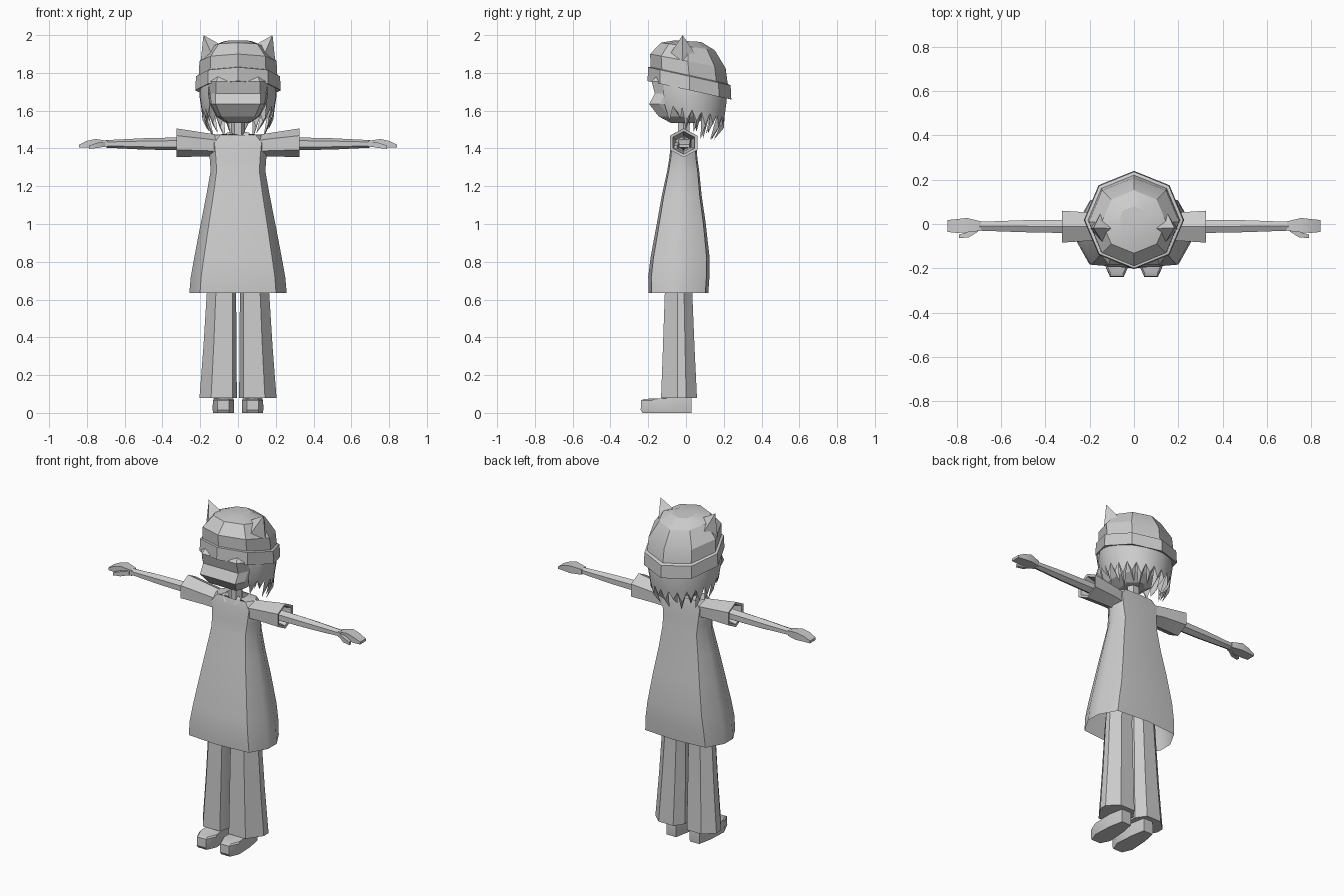
import bpy, bmesh, math
from mathutils import Vector

if "Cube" in bpy.data.objects:
    bpy.data.objects.remove(bpy.data.objects["Cube"])

grey = bpy.data.materials.new("plain_grey")
grey.diffuse_color = (0.6, 0.6, 0.6, 1)
grey.use_nodes = True
grey.node_tree.nodes["Principled BSDF"].inputs["Base Color"].default_value = grey.diffuse_color


def finish(name, bm, mirror=False, angle=30):
    bmesh.ops.recalc_face_normals(bm, faces=bm.faces)
    me = bpy.data.meshes.new(name)
    bm.to_mesh(me)
    bm.free()
    me.materials.append(grey)
    ob = bpy.data.objects.new(name, me)
    bpy.context.collection.objects.link(ob)
    bpy.ops.object.select_all(action='DESELECT')
    ob.select_set(True)
    bpy.context.view_layer.objects.active = ob
    bpy.ops.object.shade_smooth_by_angle(angle=math.radians(angle))
    if mirror:
        ob.modifiers.new("mirror", 'MIRROR').use_mirror_merge = False
    return ob


def loft(name, rings, start=True, end=True, mirror=False, angle=30):
    """Skin closed rings of equal point count, with optional end caps."""
    bm = bmesh.new()
    vs = [[bm.verts.new(p) for p in r] for r in rings]
    n = len(vs[0])
    for a, b in zip(vs, vs[1:]):
        for i in range(n):
            j = (i + 1) % n
            bm.faces.new((a[i], a[j], b[j], b[i]))
    if start:
        bm.faces.new(vs[0])
    if end:
        bm.faces.new(vs[-1])
    return finish(name, bm, mirror, angle)


def octagon(r, z, slope, cy=0.018):
    """Eight points with a corner facing front, lower toward the back."""
    pts = []
    for i in range(8):
        a = math.pi / 4 * i
        y = r * math.cos(a)
        pts.append((r * math.sin(a) * 1.02, cy + y, z - slope * y))
    return pts


def hexagon(x, cy, cz, ry, rz):
    return [(x, cy + ry * math.sin(math.pi / 3 * i) / 0.866,
             cz + rz * math.cos(math.pi / 3 * i)) for i in range(6)]


# Long flared top: z, half width, front y, back y, front neckline drop
def body_ring(z, w, f, b, drop=0):
    m, h = (f + b) / 2, (b - f) / 2
    s = h * 0.26
    return [(0, f, z - drop), (0.78 * w, f + 0.1 * h, z), (w, m - s, z), (w, m + s, z),
            (0.78 * w, b - 0.1 * h, z), (0, b, z), (-0.78 * w, b - 0.1 * h, z),
            (-w, m + s, z), (-w, m - s, z), (-0.78 * w, f + 0.1 * h, z)]


body = [(0.635, .258, -.198, .118), (0.72, .25, -.2, .124), (0.82, .232, -.188, .125),
        (1.0, .198, -.155, .105), (1.15, .168, -.128, .083), (1.28, .145, -.1, .07),
        (1.35, .15, -.088, .06), (1.43, .16, -.08, .055), (1.472, .12, -.068, .045),
        (1.478, .06, -.058, .03, .04)]
loft("dress", [body_ring(*r) for r in body], start=False, end=False, angle=35)

# Short sleeves with a turned-in opening
loft("sleeve", [hexagon(.1, -.013, 1.412, .055, .06), hexagon(.17, -.012, 1.42, .062, .062),
                hexagon(.325, -.012, 1.43, .072, .076), hexagon(.322, -.012, 1.43, .058, .06),
                hexagon(.24, -.012, 1.425, .04, .04)], start=False, mirror=True)

# Collar flaps
bm = bmesh.new()
bm.faces.new([bm.verts.new(p) for p in [(0, -.07, 1.434), (.035, -.078, 1.448),
                                        (.065, -.062, 1.482), (.035, -.045, 1.488)]])
finish("collar_flap", bm, True)

# Arms, hands and thumbs
loft("arm", [hexagon(.24, -.012, 1.425, .03, .035), hexagon(.5, -.01, 1.424, .027, .03),
             hexagon(.70, -.01, 1.424, .02, .02)], mirror=True)


def block(x, y0, y1, z0, z1):
    return [(x, y0, z0), (x, y1, z0), (x, y1, z1), (x, y0, z1)]


loft("hand", [block(.69, -.03, .012, 1.408, 1.44), block(.755, -.038, .027, 1.406, 1.45),
              block(.80, -.04, .022, 1.406, 1.44), block(.842, -.036, .018, 1.405, 1.42)],
     mirror=True)
loft("thumb", [block(.705, -.035, -.015, 1.41, 1.435), block(.745, -.06, -.035, 1.402, 1.43),
               block(.79, -.064, -.047, 1.398, 1.415)], mirror=True)


# Trouser legs: z, inner x, outer x, front y, back y
def leg_ring(z, a, b, f, k):
    w, d = b - a, k - f
    return [(a + .12 * w, f, z), (a + .69 * w, f, z), (b, f + .46 * d, z), (b, f + .7 * d, z),
            (a + .69 * w, k, z), (a + .2 * w, k, z), (a, f + .7 * d, z), (a, f + .35 * d, z)]


loft("trouser_leg", [leg_ring(.08, .006, .204, -.132, .058), leg_ring(.35, .008, .183, -.122, .045),
                     leg_ring(.64, .01, .165, -.112, .033), leg_ring(.85, .002, .15, -.1, .03)],
     mirror=True)


# Shoes: outline swept from sole to top
def shoe_ring(z, toe, grow):
    cx = .077
    out = [(.047, -.24), (.108, -.24), (.134, -.18), (.128, -.06), (.11, .03),
           (.045, .03), (.028, -.06), (.02, -.18)]
    return [(cx + (x - cx) * grow, y * grow, z + (toe if y < -.1 else 0)) for x, y in out]


loft("shoe", [shoe_ring(0, 0, .96), shoe_ring(.015, 0, 1), shoe_ring(.06, .006, .99),
              shoe_ring(.08, -.006, .93)], mirror=True)
loft("ankle", [[(.077 + .042 * math.cos(t * math.pi / 3), -.03 + .05 * math.sin(t * math.pi / 3), z)
                for t in range(6)] for z in (.06, .2)], mirror=True)

# Neck
loft("neck", [[(.036 * math.cos(t * math.pi / 3), -.012 + .036 * math.sin(t * math.pi / 3), z)
               for t in range(6)] for z in (1.42, 1.58)])


# Head: z, half width of front, half width of sides, front y, back y
def head_ring(z, a, w, f, b, lift=0):
    return [(-a, f, z), (a, f, z), (w, f + .055, z + lift), (w * 1.05, .02, z + lift),
            (w * .8, b - .03, z + lift), (w * .3, b, z + lift), (-w * .3, b, z + lift),
            (-w * .8, b - .03, z + lift), (-w * 1.05, .02, z + lift), (-w, f + .055, z + lift)]


loft("head", [head_ring(1.535, .05, .06, -.08, .06), head_ring(1.57, .09, .11, -.145, .11),
              head_ring(1.635, .118, .142, -.195, .155), head_ring(1.69, .118, .147, -.165, .17),
              head_ring(1.755, .115, .16, -.182, .18), head_ring(1.80, .1, .14, -.14, .15)], angle=15)

# Hair: jagged locks hanging around the sides and back
bm = bmesh.new()


def hair_pt(a, r, z):
    return bm.verts.new((r * math.sin(a), .012 - r * math.cos(a), z))


LOCKS = 17
a0, a1 = math.radians(50), math.radians(310)
for i in range(LOCKS):
    lo, hi = (a0 + (a1 - a0) * k / LOCKS for k in (i, i + 1))
    back = lambda a: (1 - math.cos(a)) / 2          # 0 at the front, 1 at the back
    mid = (lo + hi) / 2
    long_lock = .035 if i % 2 else 0
    tip_z = 1.585 - .14 * min(1, back(mid) * 1.3) + long_lock - (.02 if i in (3, 13) else 0)
    rows = [[hair_pt(a, r, z - d * back(a)) for a in (lo, hi)]
            for r, z, d in ((.2, 1.77, .07), (.205, 1.71, .06), (.194, 1.645, .075))]
    for p, q in zip(rows, rows[1:]):
        bm.faces.new((p[0], p[1], q[1], q[0]))
    ridge = hair_pt(mid, .188, (rows[2][0].co.z + tip_z) / 2)
    tip = hair_pt(mid + (.05 if i % 2 else -.05), .185 - .05 * back(mid), tip_z)
    for tri in ((rows[2][0], rows[2][1], ridge), (rows[2][1], tip, ridge), (tip, rows[2][0], ridge)):
        bm.faces.new(tri)
bmesh.ops.remove_doubles(bm, verts=bm.verts, dist=.0005)
finish("hair", bm)

# Knitted hat: faceted dome and rolled band
loft("hat_dome", [octagon(.205, 1.77, .22), octagon(.2, 1.862, .19, .01),
                  octagon(.142, 1.94, .14, .01), octagon(.07, 1.968, .06, .01)], start=False, angle=25)
loft("hat_band", [octagon(.195, 1.712, .22), octagon(.222, 1.708, .22), octagon(.218, 1.782, .22),
                  octagon(.195, 1.79, .22)], start=False, end=False, angle=20)

# Hat ears
bm = bmesh.new()
tip = bm.verts.new((.183, -.018, 2.0))
base = [bm.verts.new(p) for p in [(.085, -.02, 1.945), (.14, -.085, 1.90), (.197, -.02, 1.865),
                                  (.15, .05, 1.90)]]
for i in range(4):
    bm.faces.new((base[i], base[(i + 1) % 4], tip))
finish("hat_ear", bm, True, 70)
